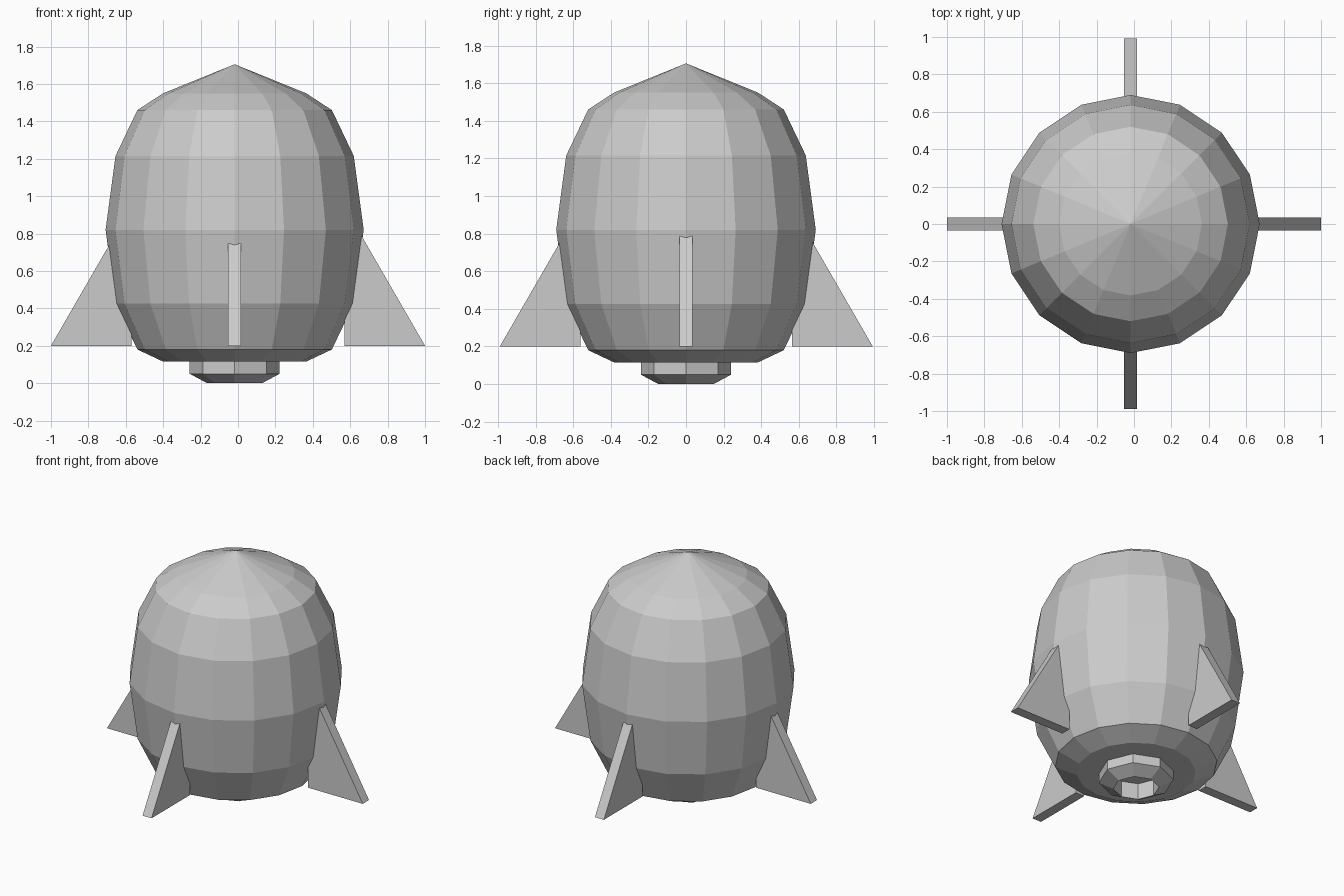
import bpy, bmesh
from math import cos, sin, pi

if "Cube" in bpy.data.objects:
    bpy.data.objects.remove(bpy.data.objects["Cube"])

CX = -0.018  # body axis sits slightly left of the fin span


def make(name, bm, loc=(0, 0, 0)):
    bmesh.ops.recalc_face_normals(bm, faces=bm.faces[:])
    me = bpy.data.meshes.new(name)
    bm.to_mesh(me)
    bm.free()
    ob = bpy.data.objects.new(name, me)
    ob.location = loc
    bpy.context.collection.objects.link(ob)
    return ob


def lathe(name, profile, sides, closed=False):
    """Revolve (radius, z) points; a zero radius becomes a pole."""
    bm = bmesh.new()
    rings = []
    for r, z in profile:
        n = sides if r else 1
        rings.append([bm.verts.new((r * cos(2 * pi * i / sides), r * sin(2 * pi * i / sides), z))
                      for i in range(n)])
    pairs = list(zip(rings, rings[1:]))
    if closed:
        pairs.append((rings[-1], rings[0]))
    for a, b in pairs:
        for i in range(sides):
            j = (i + 1) % sides
            quad = [a[i % len(a)], a[j % len(a)], b[j % len(b)], b[i % len(b)]]
            bm.faces.new(list(dict.fromkeys(quad)))
    return make(name, bm, (CX, 0, 0))


# Barrel-shaped hull with flat underside and pointed cap
lathe("hull", [(0, 0.115), (0.382, 0.115), (0.52, 0.18), (0.637, 0.425), (0.69, 0.82),
               (0.637, 1.215), (0.52, 1.46), (0.382, 1.55), (0, 1.705)], 16)

# Hollow exhaust nozzle
lathe("nozzle", [(0.24, 0.125), (0.24, 0.05), (0.147, 0.0), (0.147, 0.125)], 8, closed=True)


# Four triangular fins, sloping at 60 degrees into the hull
def fin(name, tip, angle, loc):
    bm = bmesh.new()
    run = 0.43
    pts = [(tip, 0.2), (tip - run, 0.2 + run * 1.732), (tip - run, 0.2)]
    face = bm.faces.new([bm.verts.new((x, -0.035, z)) for x, z in pts])
    ext = bmesh.ops.extrude_face_region(bm, geom=[face])
    new = [g for g in ext["geom"] if isinstance(g, bmesh.types.BMVert)]
    bmesh.ops.translate(bm, verts=new, vec=(0, 0.07, 0))
    if not any(face in e.link_faces for e in bm.edges if len(e.link_faces) == 2):
        bm.faces.new(list(reversed(face.verts[:])))
    ob = make(name, bm, loc)
    ob.rotation_euler.z = angle


fin("fin_right", 1.0, 0, (0, 0, 0))
fin("fin_back", 0.993, pi / 2, (CX, 0, 0))
fin("fin_left", 1.0, pi, (0, 0, 0))
fin("fin_front", 0.99, -pi / 2, (CX, 0, 0))
